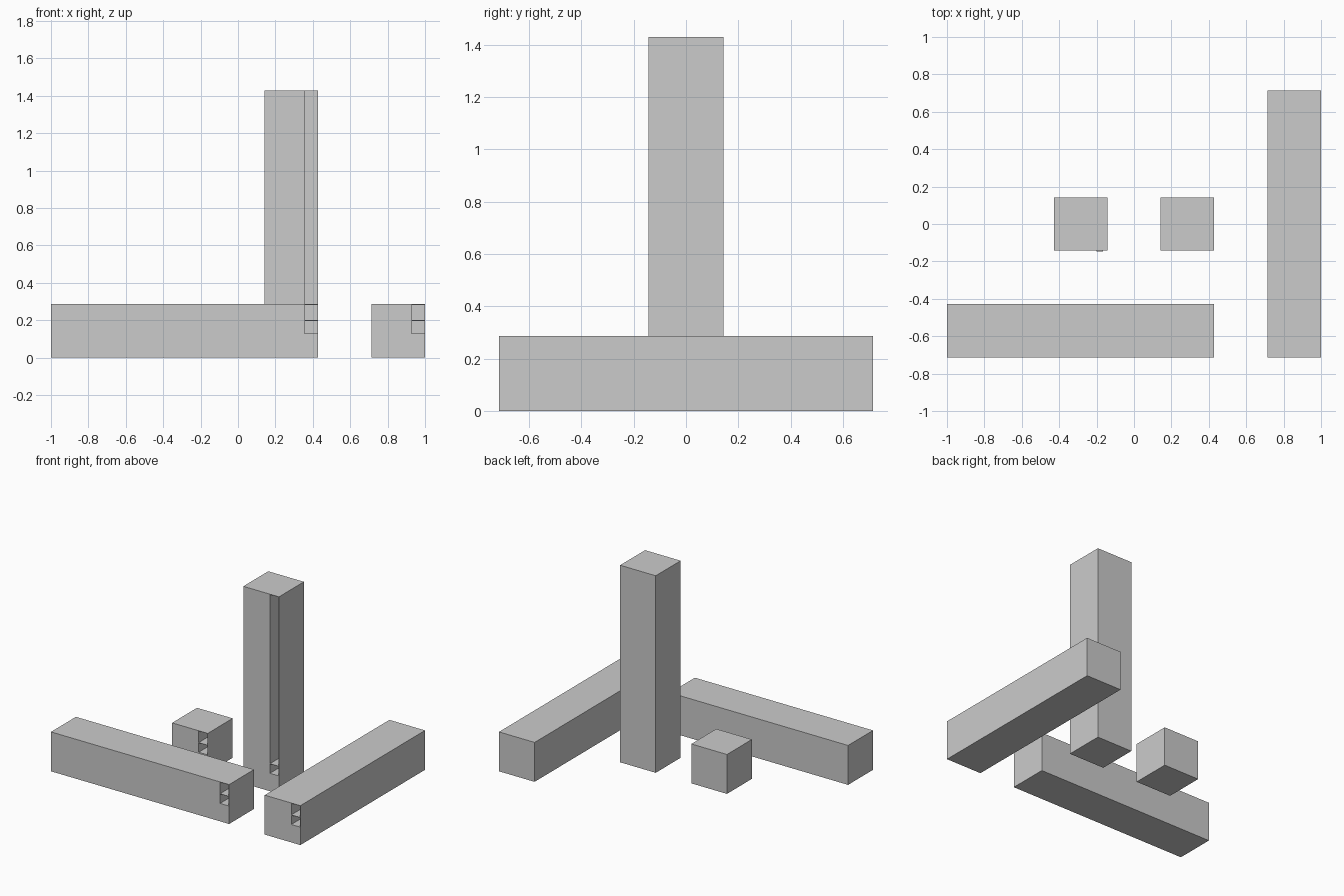
import bpy, bmesh
from mathutils import Vector

if "Cube" in bpy.data.objects:
    bpy.data.objects.remove(bpy.data.objects["Cube"])

U = 2 / 7          # block module
WALL = 0.003       # thin skin left around the recess
DEPTH = 0.14       # recess depth


def box(name, lo, hi):
    lo, hi = Vector(lo), Vector(hi)
    bm = bmesh.new()
    bmesh.ops.create_cube(bm, size=1)
    for v in bm.verts:
        v.co = (lo + hi) / 2 + v.co * (hi - lo)
    mesh = bpy.data.meshes.new(name)
    bm.to_mesh(mesh)
    bm.free()
    ob = bpy.data.objects.new(name, mesh)
    bpy.context.collection.objects.link(ob)
    return ob


def block(name, lo, hi):
    """Block with two stacked recesses at the right edge of its front face."""
    body = box(name, lo, hi)
    right, front, top = hi[0], lo[1], hi[2]
    for i, (z0, z1) in enumerate(((0.13, 0.197), (0.20, top - WALL))):
        cutter = box(f"{name}_recess_cutter_{i}",
                     (right - 0.072, front - 0.05, z0),
                     (right - WALL, front + DEPTH, z1))
        cutter.hide_render = True
        cutter.hide_set(True)
        mod = body.modifiers.new("recess", 'BOOLEAN')
        mod.operation = 'DIFFERENCE'
        mod.solver = 'EXACT'
        mod.object = cutter
    return body


# Long beam along x, at the front
block("front_beam", (-1, -2.5 * U, 0), (1.5 * U, -1.5 * U, U))
# Single cube
block("small_cube", (-1.5 * U, -U / 2, 0), (-U / 2, U / 2, U))
# Upright post
block("upright_post", (U / 2, -U / 2, 0), (1.5 * U, U / 2, 5 * U))
# Long beam along y, at the right
block("side_beam", (2.5 * U, -2.5 * U, 0), (1, 2.5 * U, U))
# Tiny tab on the front of the cube
box("cube_tab", (-0.2, -U / 2 - 0.003, 0.065), (-0.165, -U / 2 + 0.002, 0.07))
